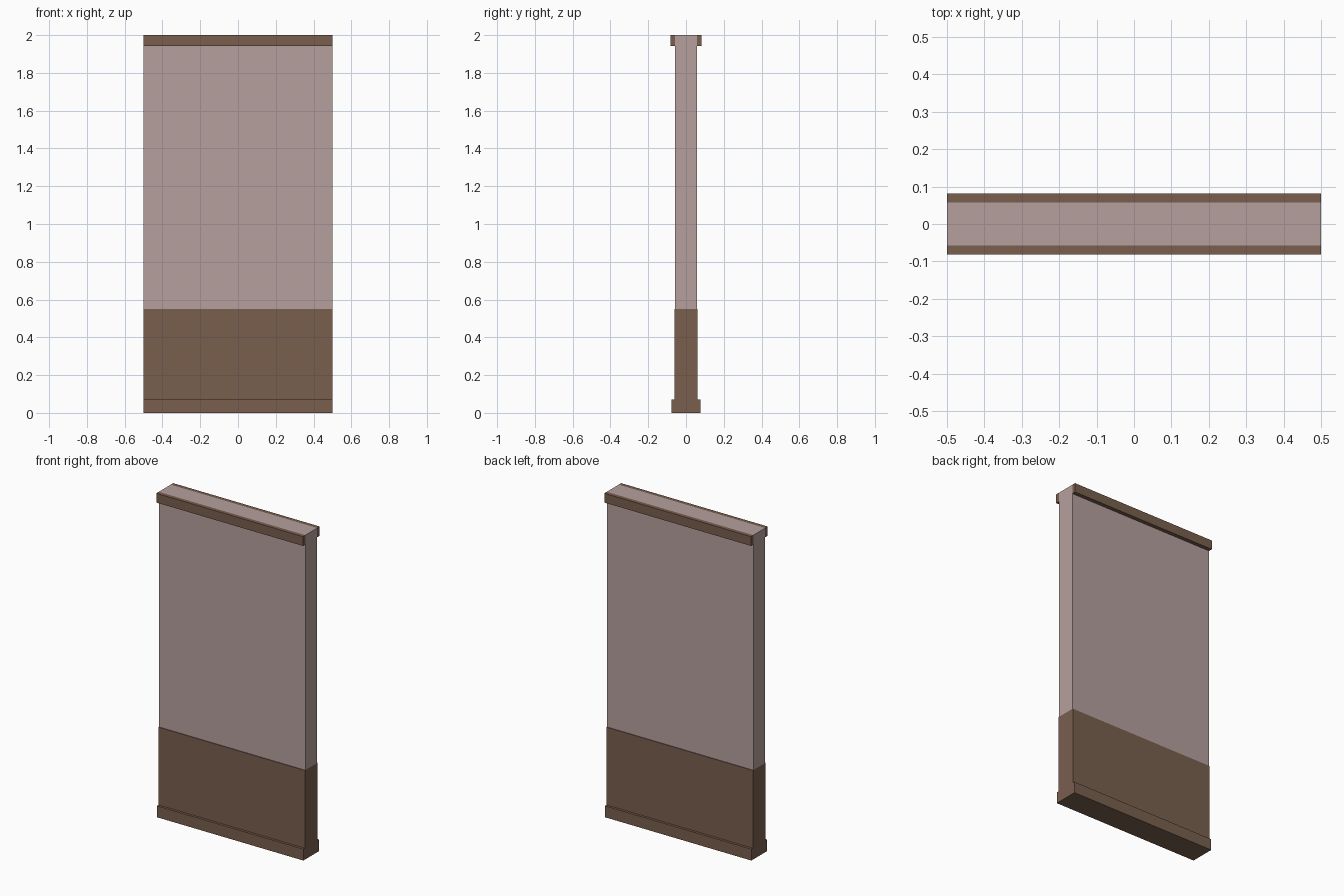
import bpy

if "Cube" in bpy.data.objects:
    bpy.data.objects.remove(bpy.data.objects["Cube"])


def material(name, color):
    mat = bpy.data.materials.new(name)
    mat.diffuse_color = (*color, 1.0)
    mat.use_nodes = True
    mat.node_tree.nodes["Principled BSDF"].inputs["Base Color"].default_value = mat.diffuse_color
    return mat


PLASTER = material("pale_plaster", (0.462, 0.352, 0.337))
WOOD = material("brown_wood", (0.191, 0.114, 0.076))
WIDTH = 1.0


def slab(name, y0, y1, z0, z1, mat):
    """Full-width box spanning the given depth and height."""
    bpy.ops.mesh.primitive_cube_add(size=1, location=(0, (y0 + y1) / 2, (z0 + z1) / 2))
    obj = bpy.context.object
    obj.name = name
    obj.scale = (WIDTH, y1 - y0, z1 - z0)
    bpy.ops.object.transform_apply(location=False, rotation=False, scale=True)
    obj.data.materials.append(mat)
    return obj


# Wall stack: baseboard, wainscot panel, upper plaster
slab("baseboard", -0.077, 0.077, 0.0, 0.07, WOOD)
slab("wainscot", -0.062, 0.062, 0.07, 0.55, WOOD)
slab("upper_wall", -0.058, 0.058, 0.55, 2.0, PLASTER)

# Crown strips along the top of both faces
slab("crown_front", -0.082, -0.058, 1.943, 2.0, WOOD)
slab("crown_back", 0.058, 0.082, 1.943, 2.0, WOOD)
